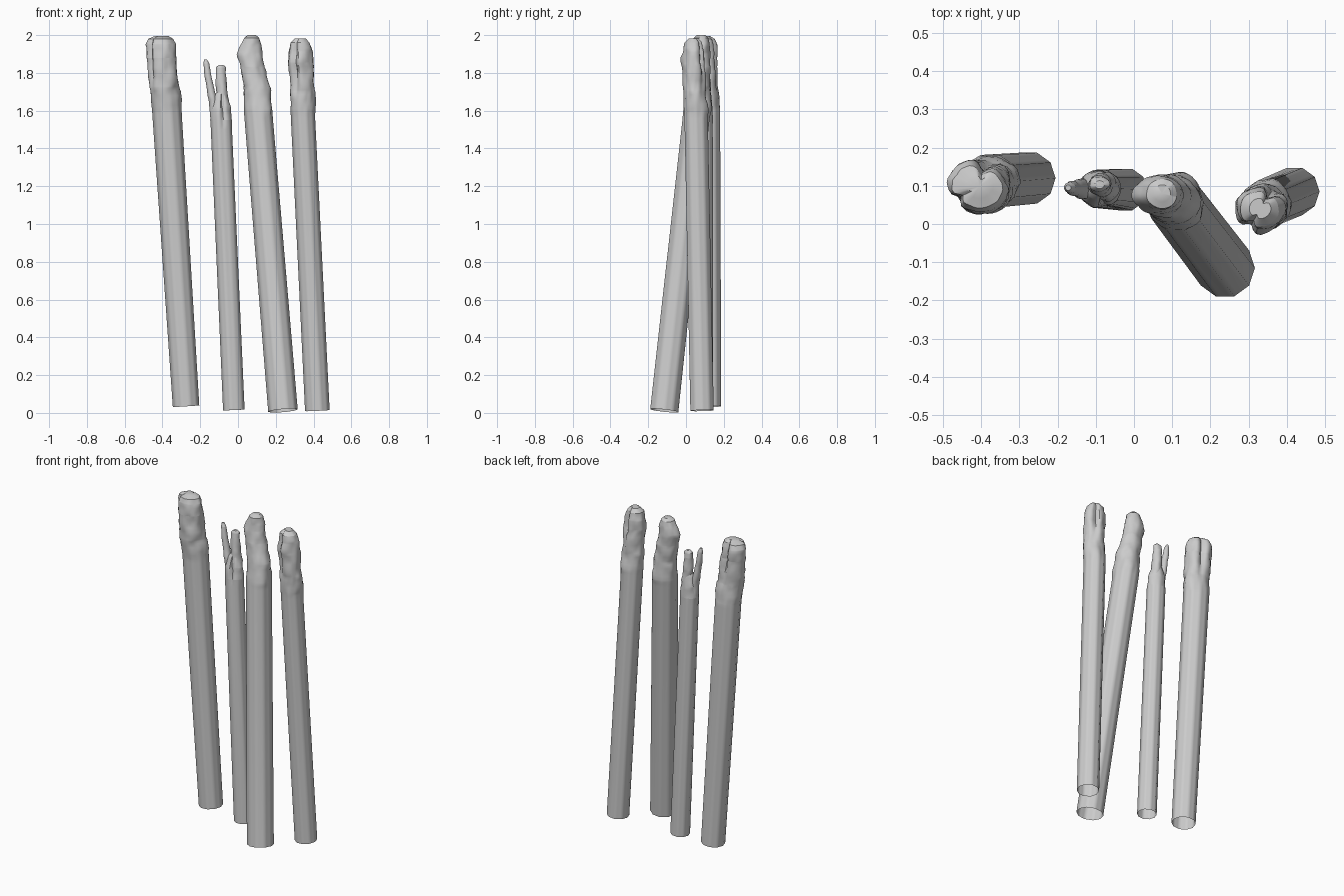
import bpy, bmesh, math
from mathutils import Vector, noise

if "Cube" in bpy.data.objects:
    bpy.data.objects.remove(bpy.data.objects["Cube"])

grey = bpy.data.materials.new("weathered_grey")
grey.use_nodes = True
COLOUR = (0.6, 0.6, 0.6, 1)
grey.diffuse_color = COLOUR
grey.node_tree.nodes["Principled BSDF"].inputs["Base Color"].default_value = COLOUR

SIDES = 10          # facets on the plain shaft
POINTS = SIDES * 4  # points round each ring, for the gnarled head


def smoothstep(a, b, v):
    t = min(max((v - a) / (b - a), 0), 1)
    return t * t * (3 - 2 * t)


def key_at(keys, z):
    """Interpolate centre and radii (x, y, rx, ry) at height z."""
    for a, b in zip(keys, keys[1:]):
        if z <= b[2]:
            break
    t = (z - a[2]) / (b[2] - a[2])
    return [a[i] + (b[i] - a[i]) * t for i in (0, 1, 3, 4)]


def stalk(name, keys, rough_from, rough=0.1, grooves=(), bumps=()):
    """Loft (x, y, z, rx, ry) keys. Grooves are (angle, depth, width, start height),
    bumps are (angle, height, size, amount)."""
    bm = bmesh.new()
    low, high = keys[0][2], keys[-1][2]
    levels = {k[2] for k in keys}
    z = max(rough_from, low)
    while z < high:
        levels.add(z)
        z += 0.025
    lean = (Vector(keys[1][:3]) - Vector(keys[0][:3])).normalized()
    rings = []
    for z in sorted(levels):
        x, y, rx, ry = key_at(keys, z)
        gnarl = smoothstep(rough_from, rough_from + 0.12, z)
        ring = []
        for i in range(POINTS):
            a = math.tau * i / POINTS
            # flat facets low down, round higher up
            step = math.tau / SIDES
            facet = math.cos(step / 2) / math.cos(a % step - step / 2)
            r = facet + (1 - facet) * gnarl
            d = Vector((math.cos(a), math.sin(a), 0))
            p = Vector((x, y, z)) + d * rx
            r += gnarl * rough * (noise.noise(p * 16) + 0.6 * noise.noise(p * 38))
            for angle, depth, width, start in grooves:
                off = math.remainder(a - math.radians(angle), math.tau)
                r -= depth * math.exp(-(off / width) ** 2) * smoothstep(start, start + 0.2, z)
            for angle, height, size, amount in bumps:
                off = math.remainder(a - math.radians(angle), math.tau)
                r += amount * math.exp(-(off / 0.45) ** 2 - ((z - height) / size) ** 2)
            dx, dy = d.x * rx * r, d.y * ry * r
            # the sawn foot is square to the shaft
            dz = -(lean.x * dx + lean.y * dy) / lean.z if z == low else 0
            ring.append(bm.verts.new((x + dx, y + dy, z + dz)))
        rings.append(ring)
    for lower, upper in zip(rings, rings[1:]):
        for i in range(POINTS):
            j = (i + 1) % POINTS
            bm.faces.new((lower[i], lower[j], upper[j], upper[i]))
    # rounded crown; the foot stays open
    x, y, _, _ = key_at(keys, high)
    tip = bm.verts.new((x, y, high))
    for i in range(POINTS):
        bm.faces.new((rings[-1][i], rings[-1][(i + 1) % POINTS], tip))
    mesh = bpy.data.meshes.new(name)
    bm.to_mesh(mesh)
    bm.free()
    mesh.materials.append(grey)
    obj = bpy.data.objects.new(name, mesh)
    bpy.context.collection.objects.link(obj)
    bpy.ops.object.select_all(action='DESELECT')
    obj.select_set(True)
    bpy.context.view_layer.objects.active = obj
    bpy.ops.object.shade_smooth_by_angle(angle=math.radians(42))


# Far right stalk: thick, with a cleft crown
stalk("right_stalk", [
    (-.275, .12, .035, .07, .07), (-.377, .112, 1.6, .078, .072),
    (-.39, .1, 1.72, .077, .07), (-.405, .098, 1.88, .08, .07),
    (-.41, .098, 1.95, .077, .067), (-.41, .098, 1.98, .064, .055),
    (-.405, .098, 1.995, .035, .03)], 1.58, .12,
    [(215, .3, .22, 1.65), (75, .4, .25, 1.68)], [(20, 1.68, .06, .12)])

# Forked stalk: a thin shaft splitting into two splinters
stalk("forked_stalk", [
    (-.022, .09, .015, .057, .057), (-.09, .092, 1.55, .056, .052),
    (-.093, .094, 1.62, .052, .045), (-.09, .097, 1.68, .035, .034),
    (-.085, .1, 1.71, .02, .02)], 1.5, .15, [(285, .35, .2, 1.42)])
stalk("forked_stalk_long_splinter", [
    (-.115, .09, 1.5, .024, .03), (-.135, .092, 1.66, .022, .026),
    (-.155, .093, 1.76, .018, .02), (-.168, .095, 1.85, .015, .014),
    (-.172, .095, 1.872, .008, .008)], 1.45, .15)
stalk("forked_stalk_broad_splinter", [
    (-.075, .095, 1.5, .036, .036), (-.078, .1, 1.65, .031, .034),
    (-.086, .102, 1.72, .03, .03), (-.092, .103, 1.8, .028, .026),
    (-.092, .103, 1.83, .026, .02), (-.09, .103, 1.842, .012, .01)], 1.45, .2)

# Leaning stalk: shoulder at the collar and a knobbed narrow crown
stalk("leaning_stalk", [
    (.238, -.115, .012, .078, .078), (.106, .058, 1.6, .075, .074),
    (.1, .064, 1.72, .068, .062), (.077, .075, 1.83, .066, .054),
    (.064, .078, 1.9, .062, .048), (.07, .08, 1.95, .053, .045),
    (.073, .08, 1.985, .04, .038), (.073, .08, 2, .022, .022)], 1.56, .11,
    (), [(185, 1.9, .045, .13), (315, 1.6, .04, .12), (60, 1.63, .05, .14)])

# Far left stalk: slimmer, with a deeply cleft crown
stalk("left_stalk", [
    (.42, .085, .012, .065, .065), (.342, .052, 1.6, .064, .064),
    (.342, .046, 1.7, .066, .06), (.332, .04, 1.85, .067, .058),
    (.331, .04, 1.92, .062, .055), (.33, .04, 1.96, .05, .047),
    (.33, .04, 1.982, .028, .026)], 1.56, .14,
    [(240, .35, .22, 1.62), (60, .4, .25, 1.68)],
    [(262, 1.87, .04, .25), (60, 1.62, .05, .15), (0, 1.64, .05, .08)])
